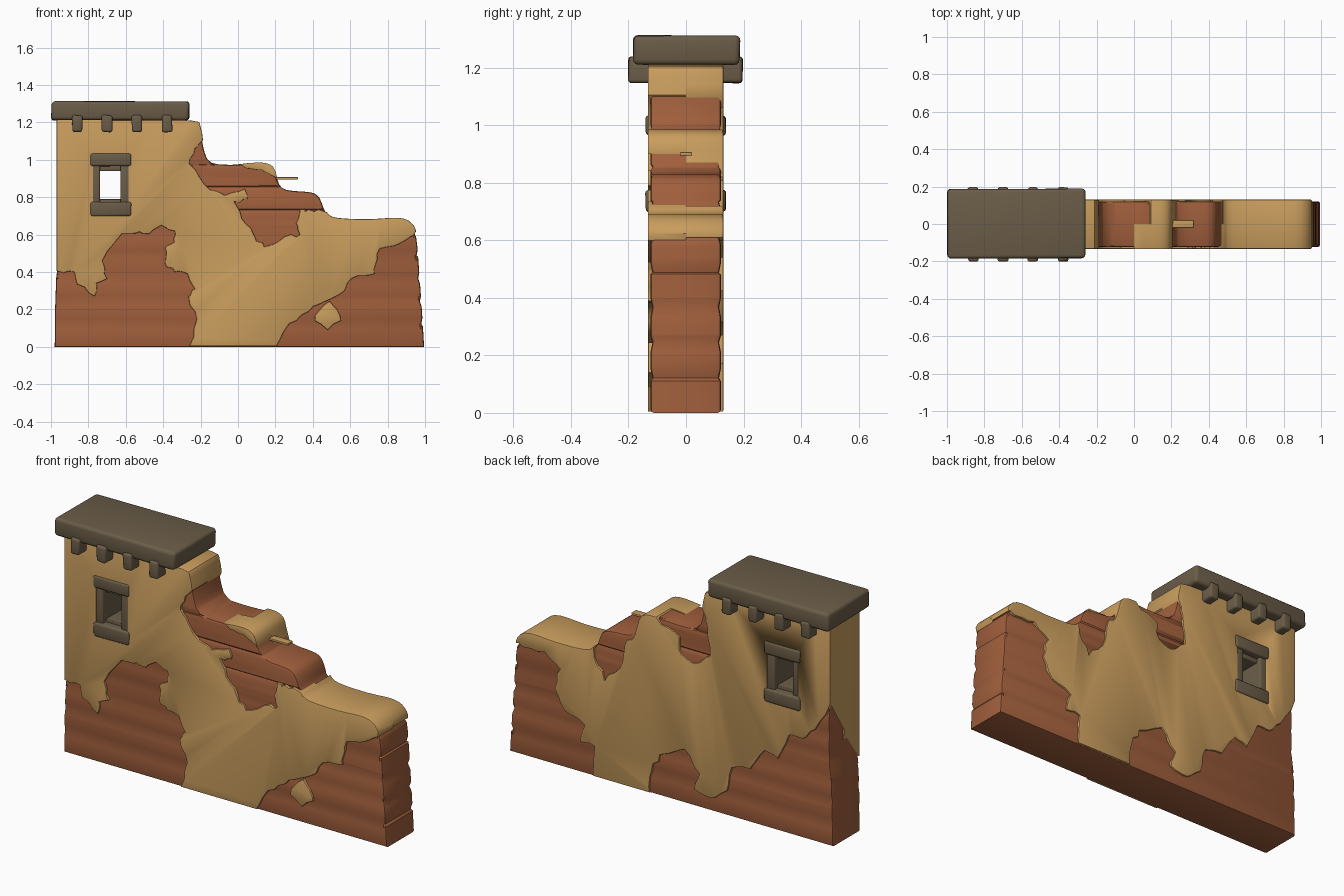
import bpy, bmesh, math, random
from mathutils import Vector

if "Cube" in bpy.data.objects:
    bpy.data.objects.remove(bpy.data.objects["Cube"])
random.seed(4)


def material(name, rgb):
    m = bpy.data.materials.new(name)
    m.diffuse_color = (*rgb, 1)
    m.use_nodes = True
    m.node_tree.nodes["Principled BSDF"].inputs["Base Color"].default_value = m.diffuse_color
    return m


PLASTER = material("ochre plaster", (0.58, 0.335, 0.11))
BRICK = material("red brick", (0.35, 0.113, 0.045))
STONE = material("dark stone", (0.145, 0.108, 0.064))


def finish(bm, name, mat, angle=35):
    bmesh.ops.recalc_face_normals(bm, faces=bm.faces)
    me = bpy.data.meshes.new(name)
    bm.to_mesh(me)
    bm.free()
    me.materials.append(mat)
    ob = bpy.data.objects.new(name, me)
    bpy.context.collection.objects.link(ob)
    bpy.ops.object.select_all(action='DESELECT')
    ob.select_set(True)
    bpy.context.view_layer.objects.active = ob
    bpy.ops.object.shade_smooth_by_angle(angle=math.radians(angle))
    return ob


def box(name, x, y, z, mat, bevel=0.0, warp=0.0):
    """Rounded box from (min, max) ranges, corners optionally nudged."""
    bm = bmesh.new()
    bmesh.ops.create_cube(bm, size=1)
    for v in bm.verts:
        v.co = Vector([(r[0] + r[1]) / 2 + c * (r[1] - r[0])
                       for r, c in zip((x, y, z), v.co)])
        v.co += Vector([random.uniform(-warp, warp) for _ in range(3)])
    if bevel:
        bmesh.ops.bevel(bm, geom=bm.edges[:], offset=bevel, segments=3,
                        profile=0.5, affect='EDGES', clamp_overlap=True)
    return finish(bm, name, mat)


def prism(pts, y0, y1, both=False, bevel=0.006):
    """Extrude an x-z outline from y0 to y1; round the y0 rim (or both)."""
    bm = bmesh.new()
    a = [bm.verts.new((x, y0, z)) for x, z in pts]
    b = [bm.verts.new((x, y1, z)) for x, z in pts]
    fa, fb = bm.faces.new(a), bm.faces.new(b[::-1])
    n = len(pts)
    for i in range(n):
        j = (i + 1) % n
        bm.faces.new((a[j], a[i], b[i], b[j]))
    bmesh.ops.recalc_face_normals(bm, faces=bm.faces)
    rim = list(fa.edges) + (list(fb.edges) if both else [])
    bmesh.ops.bevel(bm, geom=rim, offset=bevel, segments=2, profile=0.5,
                    affect='EDGES', clamp_overlap=True)
    return bm


def smooth_path(p, n=3):
    """Catmull-Rom curve through the points."""
    out = []
    for i in range(len(p) - 1):
        q = [Vector(p[max(0, min(len(p) - 1, i + k))]) for k in (-1, 0, 1, 2)]
        for s in range(n):
            t = s / n
            out.append(tuple(0.5 * (2 * q[1] + (q[2] - q[0]) * t
                       + (2 * q[0] - 5 * q[1] + 4 * q[2] - q[3]) * t * t
                       + (3 * q[1] - q[0] - 3 * q[2] + q[3]) * t ** 3)))
    return out + [tuple(p[-1])]


def ragged(p, n=3, amp=0.009):
    """Break straight segments into a crumbled edge."""
    out = []
    for a, b in zip(p, p[1:]):
        out.append(a)
        for k in range(1, n):
            t = k / n
            out.append((a[0] + (b[0] - a[0]) * t + random.uniform(-amp, amp),
                        max(0.004, a[1] + (b[1] - a[1]) * t + random.uniform(-amp, amp))))
    return out + [p[-1]]


# Broken top silhouette of the wall, left to right
SKY = smooth_path([(-.97, 1.215), (-.6, 1.215), (-.25, 1.21), (-.2, 1.175), (-.18, 1.07),
                   (-.14, .99), (0, .98), (.13, .985), (.19, .96), (.215, .89),
                   (.26, .845), (.39, .832), (.44, .80), (.475, .72), (.53, .69),
                   (.7, .683), (.86, .69), (.93, .66), (.958, .59), (.975, .4),
                   (1.002, 0)])


def sky(x0, x1):
    """Part of the silhouette, right to left."""
    return [p for p in SKY if x0 <= p[0] <= x1][::-1]


# Window cutter, removed again after use
cutter = box("window_cutter", (-.775, -.585), (-.4, .4), (.715, 1.02), STONE)
cutter.hide_render = True


def cut_window(ob):
    bpy.context.view_layer.objects.active = ob
    m = ob.modifiers.new("window", 'BOOLEAN')
    m.operation, m.solver, m.object = 'DIFFERENCE', 'EXACT', cutter
    bpy.ops.object.modifier_move_to_index(modifier=m.name, index=0)
    bpy.ops.object.modifier_apply(modifier=m.name)


# Brick core, slightly inside the plaster, with grooved courses
core = [(-.98, 0), (-.978, .2), (-.972, .37), (-.96, .46)]
for i, p in enumerate(SKY[:-1]):
    d = Vector(SKY[i + 1]) - Vector(SKY[max(0, i - 1)])
    d.normalize()
    core.append((max(-.96, p[0] + d.y * .006), p[1] - d.x * .006))
core.append((.995, 0))
bm = prism(core, -.123, .121, both=True, bevel=.012)
courses = [.122 * k for k in range(1, 9)]
for z in courses:
    for dz in (-.03, 0, .03):
        bmesh.ops.bisect_plane(bm, geom=bm.verts[:] + bm.edges[:] + bm.faces[:],
                               plane_co=(0, 0, z + dz), plane_no=(0, 0, 1))
for v in bm.verts:
    if any(abs(v.co.z - z) < 1e-4 for z in courses):
        v.co.y *= .95
        if v.co.x > .9:
            v.co.x -= .008
bmesh.ops.triangulate(bm, faces=bm.faces[:])
cut_window(finish(bm, "brick_core", BRICK))


def plaster(name, pts, y):
    bm = prism(pts, y, 0)
    for v in bm.verts:  # slanted plaster edge on the left end
        if v.co.x < -.965 and abs(v.co.y) < .001 and .3 < v.co.z < .9:
            v.co.z = .59
    return finish(bm, name, PLASTER)


# Front plaster: main sheet, cap on the step, stray flake
F = -.133
low = [(-.97, .405), (-.875, .4), (-.86, .335), (-.767, .27), (-.757, .34), (-.7, .365),
       (-.725, .46), (-.62, .605), (-.527, .615), (-.473, .605), (-.41, .65), (-.34, .62),
       (-.34, .56), (-.39, .525), (-.39, .445), (-.34, .4), (-.27, .39), (-.23, .31),
       (-.265, .27), (-.22, .15), (-.26, .004)]
low2 = [(.205, .004), (.275, .125), (.38, .19), (.46, .24), (.57, .3), (.607, .365),
        (.73, .39), (.745, .47), (.757, .525), (.86, .55), (.945, .6)]
notch = [(.43, .735), (.36, .725), (.33, .735), (.31, .66), (.33, .60), (.25, .59), (.14, .535),
         (.09, .59), (.05, .65), (-.02, .775), (.05, .79), (.035, .845), (-.07, .81),
         (-.18, .87), (-.26, .98), (-.23, 1.06)]
cut_window(plaster("front_plaster", ragged(low) + ragged(low2) + sky(.47, .957)
                   + ragged(notch) + sky(-.98, -.185), F))
plaster("front_step_plaster",
        ragged([(.0, .976), (.06, .955), (.13, .945), (.17, .925), (.205, .9)])
        + sky(.01, .212), F)
plaster("front_flake", ragged([(.43, .19), (.49, .245), (.53, .2), (.55, .14), (.48, .09),
                               (.41, .14), (.43, .19)], 2)[:-1], F)

# Back plaster: one sheet with two bare notches along the top
B = .13
low = [(-.97, .785), (-.876, .62), (-.8, .55), (-.72, .55), (-.65, .4), (-.57, .425),
       (-.48, .297), (-.37, .276), (-.34, .14), (-.246, .073), (-.14, .096), (-.17, .19),
       (-.08, .30), (.07, .23), (.12, .13), (.133, .004)]
low2 = [(.48, .004), (.47, .17), (.56, .17), (.53, .27), (.653, .316), (.714, .426),
        (.68, .54), (.775, .61), (.9, .6), (.95, .61)]
notch = [(.47, .66), (.408, .55), (.317, .64), (.286, .78), (.225, .85)]
notch2 = [(.06, .95), (-.05, .91), (-.06, .82), (-.14, .79), (-.234, .855), (-.22, 1.0),
          (-.21, 1.06)]
cut_window(plaster("back_plaster", ragged(low) + ragged(low2) + sky(.47, .957)
                   + ragged(notch) + sky(.05, .212) + ragged(notch2) + sky(-.98, -.185), B))
bpy.data.objects.remove(cutter)

# Window surround, running through the wall
box("window_lintel", (-.79, -.57), (-.141, .138), (.965, 1.035), STONE, .012, .002)
box("window_sill", (-.79, -.57), (-.141, .138), (.698, .775), STONE, .012, .002)
for side, x in (("left", (-.785, -.738)), ("right", (-.628, -.575))):
    box(f"window_{side}_jamb", x, (-.127, .125), (.76, .975), STONE, .008)
box("window_head_lining", (-.75, -.61), (-.1, .1), (.94, .975), STONE, .004)
box("window_foot_lining", (-.75, -.61), (-.1, .1), (.765, .79), STONE, .004)

# Roof slab with beams beneath
box("roof_slab", (-.998, -.262), (-.183, .187), (1.212, 1.312), STONE, .018, .003)
for i, x in enumerate((-.86, -.7, -.54, -.38)):
    box(f"roof_beam_{i + 1}", (x - .028, x + .028), (-.2, .198), (1.148, 1.238),
        STONE, .012, .003)

# Twig sticking out of the broken step
box("twig", (.19, .32), (-.021, .021), (.895, .907), PLASTER, .003)
